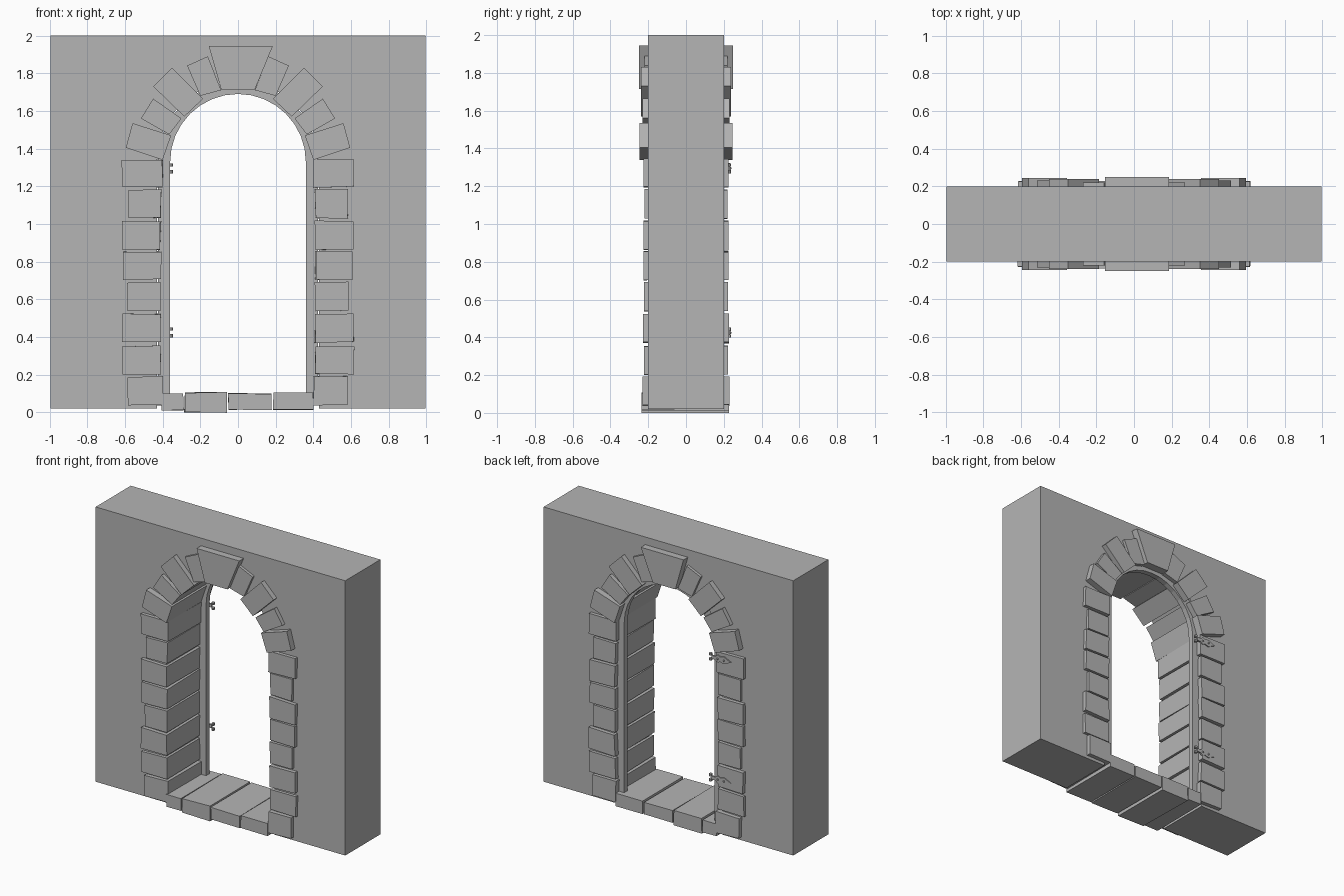
import bpy, bmesh, math, random
from mathutils import Vector

random.seed(4)
if "Cube" in bpy.data.objects:
    bpy.data.objects.remove(bpy.data.objects["Cube"], do_unlink=True)

grey = bpy.data.materials.new("stone_grey")
grey.use_nodes = True
GREY = (0.46, 0.46, 0.46, 1)
grey.diffuse_color = GREY
grey.node_tree.nodes["Principled BSDF"].inputs["Base Color"].default_value = GREY


def finish(name, bm):
    bmesh.ops.recalc_face_normals(bm, faces=bm.faces)
    mesh = bpy.data.meshes.new(name)
    bm.to_mesh(mesh)
    bm.free()
    mesh.materials.append(grey)
    obj = bpy.data.objects.new(name, mesh)
    bpy.context.collection.objects.link(obj)
    return obj


def prism(name, outline, y0, y1, jitter=0.0):
    """Extrude an (x, z) outline along y, optionally roughening its corners."""
    bm = bmesh.new()
    face = bm.faces.new([bm.verts.new((x, y0, z)) for x, z in outline])
    new = bmesh.ops.extrude_face_region(bm, geom=[face])["geom"]
    for v in new:
        if isinstance(v, bmesh.types.BMVert):
            v.co.y = y1
    for v in bm.verts:
        v.co += Vector((random.uniform(-jitter, jitter), 0, random.uniform(-jitter, jitter)))
    return finish(name, bm)


def rect(x0, x1, z0, z1):
    return [(x0, z0), (x1, z0), (x1, z1), (x0, z1)]


def arch(radius, foot, spring=1.33, steps=16):
    """Arch line from the right foot over the top to the left foot."""
    arc = [(radius * math.cos(math.pi * i / steps), spring + radius * math.sin(math.pi * i / steps))
           for i in range(steps + 1)]
    return [(radius, foot)] + arc + [(-radius, foot)]


# Wall with arched opening
prism("wall", [(0.995, 0.02), (0.995, 2), (-0.995, 2), (-0.995, 0.02)] + arch(0.43, 0.02)[::-1], -0.2, 0.2)

# Thin arched door frame near the back
prism("door_frame", arch(0.36, 0.09) + arch(0.425, 0.09)[::-1], 0.15, 0.19)

# Jamb stones: inner x, outer x, bottom z, top z, half depth
jambs = [(0.40, 0.585, 0.04, 0.19, 0.23), (0.41, 0.615, 0.205, 0.352, 0.222),
         (0.41, 0.615, 0.372, 0.523, 0.228), (0.41, 0.585, 0.537, 0.69, 0.222),
         (0.41, 0.61, 0.705, 0.853, 0.225), (0.41, 0.613, 0.862, 1.015, 0.226),
         (0.41, 0.585, 1.03, 1.183, 0.22), (0.40, 0.615, 1.195, 1.343, 0.225)]
# Arch stones: four corners, half depth
voussoirs = [([(0.56, 1.535), (0.595, 1.405), (0.40, 1.34), (0.355, 1.47)], 0.245),
             ([(0.45, 1.665), (0.515, 1.56), (0.365, 1.475), (0.30, 1.56)], 0.23),
             ([(0.35, 1.83), (0.45, 1.73), (0.285, 1.57), (0.185, 1.665)], 0.238),
             ([(0.16, 1.89), (0.27, 1.84), (0.20, 1.68), (0.09, 1.71)], 0.22)]
for side, s in (("left", 1), ("right", -1)):
    for i, (x0, x1, z0, z1, d) in enumerate(jambs):
        prism(f"{side}_jamb_stone_{i + 1}", rect(s * x0, s * x1, z0, z1), -d, d, 0.004)
    for i, (pts, d) in enumerate(voussoirs):
        prism(f"{side}_arch_stone_{i + 1}", [(s * x, z) for x, z in pts], -d, d)
prism("keystone", [(-0.155, 1.945), (0.185, 1.945), (0.09, 1.715), (-0.09, 1.715)], -0.25, 0.25)

# Threshold slabs
sills = [(-0.405, -0.29, 0.01, 0.1), (-0.283, -0.06, 0.0, 0.106),
         (-0.05, 0.178, 0.015, 0.1), (0.187, 0.40, 0.015, 0.106)]
for i, s in enumerate(sills):
    prism(f"threshold_slab_{i + 1}", rect(*s), -0.236, 0.228, 0.003)

# Hinges on the back of the right jamb: spear-shaped strap, rivets, knuckles
half_strap = [(0, 0.012), (0.03, 0.012), (0.05, 0.027), (0.07, 0.018), (0.10, 0.026), (0.125, 0.014)]
strap = half_strap + [(0.155, 0)] + [(x, -z) for x, z in half_strap[::-1]]
for label, hz in (("upper", 1.295), ("lower", 0.425)):
    prism(f"{label}_hinge_strap", [(-0.365 - x, hz + z) for x, z in strap], 0.22, 0.233)
    for i, dx in enumerate((0.05, 0.10)):
        bm = bmesh.new()
        bmesh.ops.create_icosphere(bm, subdivisions=1, radius=0.008)
        bmesh.ops.translate(bm, verts=bm.verts, vec=(-0.365 - dx, 0.234, hz))
        finish(f"{label}_hinge_rivet_{i + 1}", bm)
    for i, dz in enumerate((-0.018, 0.018)):
        bm = bmesh.new()
        bmesh.ops.create_cone(bm, cap_ends=True, segments=8, radius1=0.011, radius2=0.011, depth=0.017)
        bmesh.ops.translate(bm, verts=bm.verts, vec=(-0.356, 0.227, hz + dz))
        finish(f"{label}_hinge_knuckle_{i + 1}", bm)
